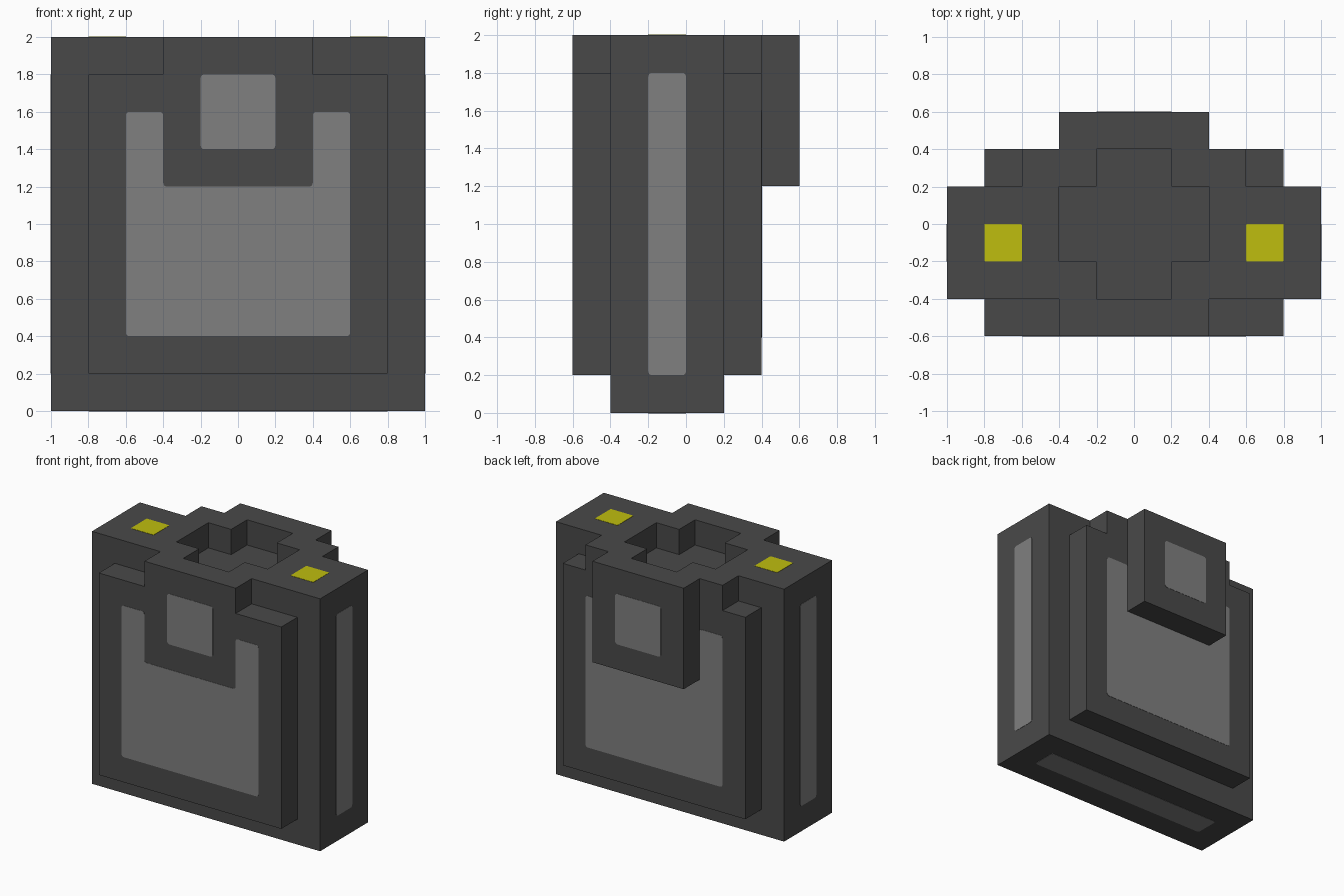
import bpy
import bmesh
from mathutils import Vector

cube = bpy.data.objects.get("Cube")
if cube:
    bpy.data.objects.remove(cube, do_unlink=True)


def srgb(*channels):
    return tuple((c / 255 / 12.92) if c < 11 else ((c / 255 + 0.055) / 1.055) ** 2.4
                 for c in channels) + (1.0,)


def material(name, colour):
    mat = bpy.data.materials.new(name)
    mat.diffuse_color = colour
    mat.use_nodes = True
    bsdf = mat.node_tree.nodes["Principled BSDF"]
    bsdf.inputs["Base Color"].default_value = colour
    bsdf.inputs["Roughness"].default_value = 0.8
    return mat


DARK = material("dark grey", srgb(73, 73, 73))
LIGHT = material("mid grey", srgb(128, 128, 128))
YELLOW = material("yellow", srgb(191, 190, 15))


def prism(name, outline, axis, start, end, mat, radius=0.0):
    """Extrude a 2D outline along an axis (0, 1, 2), rounding its corners if asked."""
    def place(u, v, w):
        point = [u, v]
        point.insert(axis, w)
        return Vector(point)

    bm = bmesh.new()
    base = bm.faces.new([bm.verts.new(place(u, v, start)) for u, v in outline])
    extruded = bmesh.ops.extrude_face_region(bm, geom=[base], use_keep_orig=True)["geom"]
    bmesh.ops.translate(bm, vec=place(0, 0, end - start),
                        verts=[g for g in extruded if isinstance(g, bmesh.types.BMVert)])
    bmesh.ops.recalc_face_normals(bm, faces=bm.faces[:])
    if radius:
        corners = [e for e in bm.edges
                   if abs(e.verts[0].co[axis] - e.verts[1].co[axis]) > 1e-5]
        bmesh.ops.bevel(bm, geom=corners, offset=radius, segments=4, profile=0.5,
                        affect='EDGES', clamp_overlap=False)
    mesh = bpy.data.meshes.new(name)
    bm.to_mesh(mesh)
    bm.free()
    mesh.materials.append(mat)
    obj = bpy.data.objects.new(name, mesh)
    bpy.context.collection.objects.link(obj)
    return obj


def rect(u0, u1, v0, v1):
    return [(u0, v0), (u1, v0), (u1, v1), (u0, v1)]


def mirrored(half):
    """Complete a right-hand half outline, listed bottom to top, across u = 0."""
    return half + [(-u, v) for u, v in reversed(half)]


def combine(target, other, operation):
    """Apply a boolean with another part, then drop that part."""
    mod = target.modifiers.new(operation, 'BOOLEAN')
    mod.operation = operation
    mod.solver = 'EXACT'
    mod.object = other
    bpy.context.view_layer.update()
    evaluated = target.evaluated_get(bpy.context.evaluated_depsgraph_get())
    mesh = bpy.data.meshes.new_from_object(evaluated)
    target.modifiers.clear()
    target.data = mesh
    bpy.data.objects.remove(other, do_unlink=True)


# Casing: core slab, stepped front and back plates, rear clip
casing = prism("casing", rect(-1, 1, 0, 2), 1, -0.4, 0.2, DARK)
front_half = [(0.8, 0.2), (0.8, 1.8), (0.4, 1.8), (0.4, 2)]
back_half = [(0.8, 0.2), (0.8, 1.8), (0.6, 1.8), (0.6, 2)]
for part in (
    prism("front_plate", mirrored(front_half), 1, -0.6, -0.4, DARK),
    prism("back_plate", mirrored(back_half), 1, 0.2, 0.4, DARK),
    prism("rear_clip", rect(-0.4, 0.4, 1.2, 2), 1, 0.4, 0.6, DARK),
):
    combine(casing, part, 'UNION')

# Cross-shaped socket in the top
cross_half = [(0.2, -0.4), (0.2, -0.2), (0.4, -0.2), (0.4, 0.2), (0.2, 0.2), (0.2, 0.4)]
cutter = prism("socket_cutter", mirrored(cross_half), 2, 1.8, 2.2, DARK)
cutter.hide_render = True
combine(casing, cutter, 'DIFFERENCE')

# Thin inlaid panels on the front and back
T = 0.002
u_panel = mirrored([(0.6, 0.4), (0.6, 1.6), (0.4, 1.6), (0.4, 1.2)])
square = rect(-0.2, 0.2, 1.4, 1.8)
for name, outline, y in (
    ("front_panel", u_panel, -0.6),
    ("front_badge", square, -0.6),
    ("back_panel", u_panel, 0.4),
    ("clip_badge", square, 0.6),
):
    prism(name, outline, 1, y - T, y + T, LIGHT, 0.02)

# Side strips and top lamps, one per side
for side, s in (("left", 1), ("right", -1)):
    prism(side + "_strip", rect(-0.2, 0, 0.2, 1.8), 0, s - T, s + T, LIGHT, 0.02)
    x0, x1 = sorted((0.6 * s, 0.8 * s))
    prism(side + "_lamp", rect(x0, x1, -0.2, 0), 2, 2 - T, 2 + T, YELLOW, 0.005)

# Strip underneath
prism("bottom_strip", rect(-0.8, 0.8, -0.2, 0), 2, -T, T, LIGHT, 0.02)
